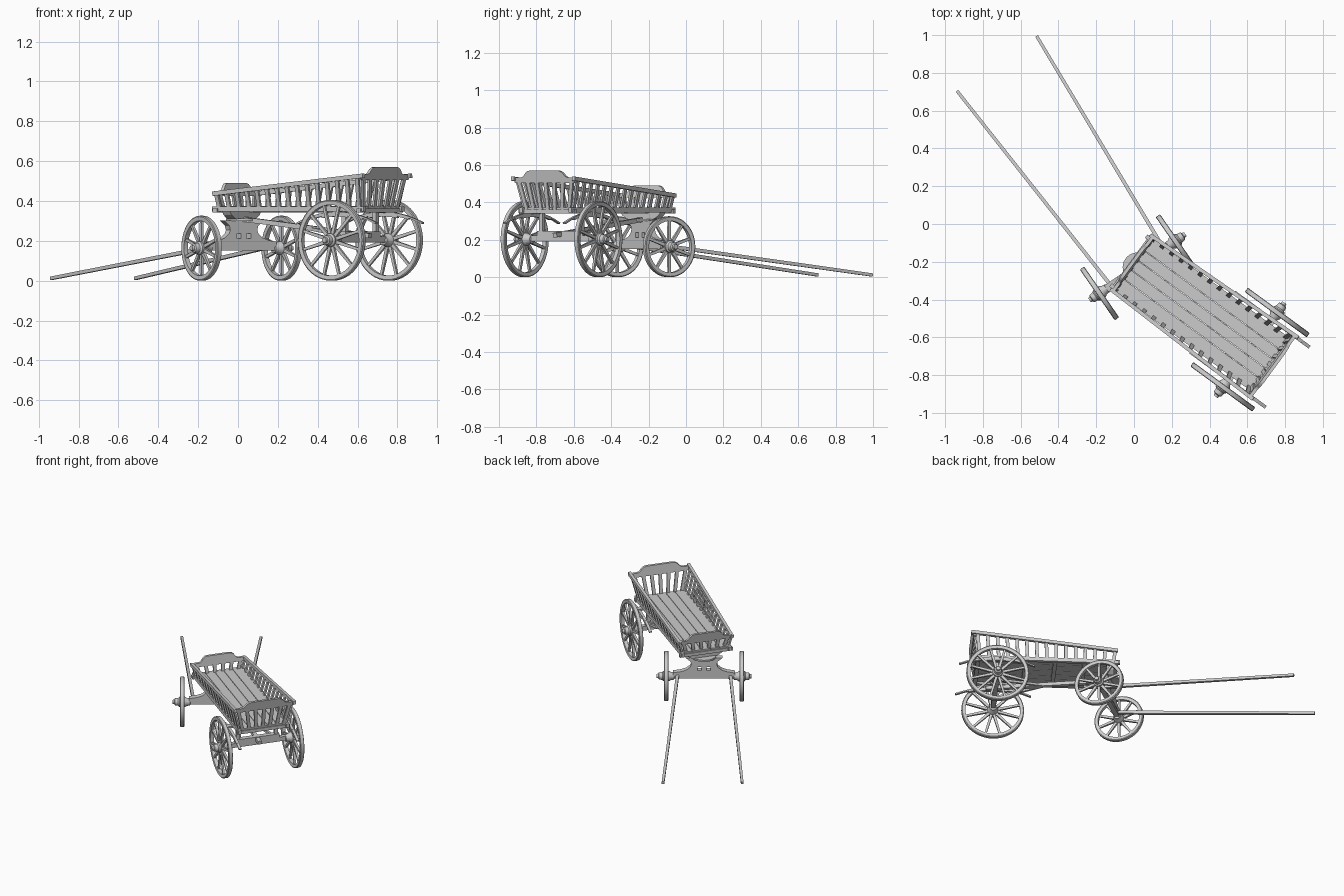
import bpy, bmesh, math
from mathutils import Matrix, Vector

if "Cube" in bpy.data.objects:
    bpy.data.objects.remove(bpy.data.objects["Cube"])

# Frames: local x = forward, y = left, origin under the steering pivot
PIVOT = Matrix.Translation((0.018, -0.229, 0))
BED = PIVOT @ Matrix.Rotation(math.radians(143.8), 4, 'Z')
STEER = PIVOT @ Matrix.Rotation(math.radians(124.6), 4, 'Z')


def finish(name, bm, frame, smooth=False):
    bmesh.ops.recalc_face_normals(bm, faces=bm.faces)
    me = bpy.data.meshes.new(name)
    bm.to_mesh(me)
    bm.free()
    ob = bpy.data.objects.new(name, me)
    ob.matrix_world = frame
    bpy.context.collection.objects.link(ob)
    if smooth:
        bpy.ops.object.select_all(action='DESELECT')
        ob.select_set(True)
        bpy.context.view_layer.objects.active = ob
        bpy.ops.object.shade_smooth_by_angle(angle=math.radians(35))
    return ob


def beam(bm, p, q, w, h, up=(0, 0, 1), taper=1.0):
    """Rectangular bar from p to q."""
    p, q = Vector(p), Vector(q)
    d = (q - p).normalized()
    s = d.cross(Vector(up)).normalized()
    u = s.cross(d)
    ends = []
    for c, k in ((p, 1.0), (q, taper)):
        ends.append([bm.verts.new(c + s * a * w * k / 2 + u * b * h * k / 2)
                     for a, b in ((-1, -1), (1, -1), (1, 1), (-1, 1))])
    bm.faces.new(ends[0][::-1])
    bm.faces.new(ends[1])
    for i in range(4):
        j = (i + 1) % 4
        bm.faces.new((ends[0][i], ends[0][j], ends[1][j], ends[1][i]))


def lathe(bm, profile, n, c, closed=False):
    """Spin (radius, offset) points around the y axis through c."""
    rings = [[bm.verts.new((c[0] + r * math.cos(2 * math.pi * i / n), c[1] + y,
                            c[2] + r * math.sin(2 * math.pi * i / n)))
              for i in range(n)] for r, y in profile]
    pairs = list(zip(rings, rings[1:])) + ([(rings[-1], rings[0])] if closed else [])
    for a, b in pairs:
        for i in range(n):
            j = (i + 1) % n
            bm.faces.new((a[i], a[j], b[j], b[i]))
    if not closed:
        bm.faces.new(rings[0])
        bm.faces.new(rings[-1])


def board(bm, half, x, thick, lean=0.0, z0=0.0):
    """Mirror a (y, z) half outline into an upright board across the cart."""
    pts = half + [(-y, z) for y, z in reversed(half)]
    a, b = [[bm.verts.new((x + t + lean * (z - z0), y, z)) for y, z in pts]
            for t in (-thick / 2, thick / 2)]
    bm.faces.new(a[::-1])
    bm.faces.new(b)
    for i in range(len(pts)):
        j = (i + 1) % len(pts)
        bm.faces.new((a[i], a[j], b[j], b[i]))


def wheel(name, frame, x, side, R, spokes):
    bm = bmesh.new()
    c = Vector((x, side * 0.244, R))
    lathe(bm, [(R, -.011), (R, .011), (R - .005, .014), (R - .025, .012),
               (R - .025, -.012), (R - .005, -.014)], 48, c, True)
    hub = [(.012, -.055), (.024, -.05), (.026, -.03), (.034, -.018), (.034, .018),
           (.026, .026), (.023, .048), (.015, .052), (.013, .064)]
    lathe(bm, [(r, side * y) for r, y in hub], 20, c)
    for i in range(spokes):
        a = 2 * math.pi * (i + .5) / spokes
        d = Vector((math.cos(a), 0, math.sin(a)))
        beam(bm, c + d * .028, c + d * (R - .02), .018, .016, (0, 1, 0), .75)
    finish(name, bm, frame, True)


REAR = -0.739
for side, lab in ((1, "left"), (-1, "right")):
    wheel("rear_wheel_" + lab, BED, REAR, side, .203, 12)
    wheel("front_wheel_" + lab, STEER, 0, side, .163, 10)

# Plank floor
bm = bmesh.new()
for i in range(5):
    y = (i - 2) * .062
    beam(bm, (.04, y, .367), (-.865, y, .367), .059, .014)
finish("floor_planks", bm, BED)

# Floor frame: long sills and cross bearers
bm = bmesh.new()
for s in (1, -1):
    beam(bm, (.06, s * .16, .36), (-.885, s * .163, .36), .022, .026)
for x in (.035, -.17, -.36, -.55, REAR, -.86):
    w = .18 if x in (.035, -.86) else .15
    beam(bm, (x, -w, .352), (x, w, .352), .026, .022)
finish("floor_frame", bm, BED)


def rail(x, s):
    """Point on the sloping top rail."""
    t = (.04 - x) / .947
    return Vector((x, s * (.178 + .024 * t), .437 + .09 * t))


# Top rails and side slats
bm = bmesh.new()
for s in (1, -1):
    beam(bm, rail(.045, s), rail(-.907, s), .02, .022)
finish("top_rails", bm, BED)
bm = bmesh.new()
N = 15
for s in (1, -1):
    for i in range(N):
        x = .02 - .87 * i / (N - 1)
        beam(bm, (x, s * .16, .365), rail(x * 1.025 + .006, s), .012, .022, (1, 0, 0))
finish("side_slats", bm, BED)

# End slats and shaped end boards
bm = bmesh.new()
for i in range(7):
    k = (i - 3) / 3
    beam(bm, (-.86, k * .14, .36), (-.884, k * .175, .515), .022, .012, (1, 0, 0))
for i in range(6):
    k = (i - 2.5) / 2.5
    beam(bm, (.018, k * .13, .36), (.028, k * .15, .435), .022, .012, (1, 0, 0))
finish("end_slats", bm, BED)
bm = bmesh.new()
board(bm, [(.198, .505), (.203, .532), (.15, .534), (.138, .54), (.122, .558),
           (.108, .567), (.09, .571)], -.885, .018, -.15, .52)
finish("rear_end_board", bm, BED)
bm = bmesh.new()
board(bm, [(.176, .425), (.18, .449), (.13, .451), (.12, .456), (.106, .476),
           (.094, .486), (.078, .49)], .028, .018, .15, .44)
finish("front_end_board", bm, BED)

# Rear axle, its bolster and posts up to the floor
bm = bmesh.new()
beam(bm, (REAR, -.225, .207), (REAR, .225, .207), .03, .03)
beam(bm, (REAR, -.15, .232), (REAR, .15, .232), .034, .03)
for s in (1, -1):
    beam(bm, (REAR, s * .13, .24), (REAR, s * .13, .35), .024, .024, (1, 0, 0))
finish("rear_axle", bm, BED)

# Bowed leaf springs beside the rear of the bed
bm = bmesh.new()
for s in (1, -1):
    for half, z in ((.245, .342), (.16, .334), (.09, .326)):
        pts = [Vector((REAR + half * t / 5, s * .197, z - .054 * (half * t / 5 / .245) ** 2))
               for t in range(-5, 6)]
        for a, b in zip(pts, pts[1:]):
            beam(bm, a, b, .018, .009)
    beam(bm, (REAR, s * .13, .345), (REAR, s * .208, .345), .04, .012)
finish("leaf_springs", bm, BED)

# Reach pole and braces between front and rear
bm = bmesh.new()
beam(bm, (0, 0, .31), (-.80, 0, .225), .026, .024)
for s in (1, -1):
    beam(bm, (-.42, 0, .262), (REAR, s * .12, .225), .016, .016)
finish("reach_pole", bm, BED)

# Upper bolster and round turntable
bm = bmesh.new()
board(bm, [(.06, .305), (.09, .312), (.12, .33), (.135, .352)], 0, .05)
finish("upper_bolster", bm, BED)
bm = bmesh.new()
bmesh.ops.create_cone(bm, cap_ends=True, segments=32, radius1=.078, radius2=.078,
                      depth=.012, matrix=Matrix.Translation((0, 0, .306)))
finish("turntable", bm, STEER, True)

# Carved front bolster with two small square openings
bm = bmesh.new()
board(bm, [(.2, .17), (.2, .195), (.15, .203), (.115, .215), (.09, .235), (.082, .255),
           (.088, .275), (.105, .29), (.12, .302)], 0, .04)
bolster = finish("front_bolster", bm, STEER)
bm = bmesh.new()
for s in (1, -1):
    beam(bm, (-.1, s * .03, .225), (.1, s * .03, .225), .026, .026)
cutter = finish("bolster_cutter", bm, STEER)
cutter.hide_render = True
cutter.hide_set(True)
cut = bolster.modifiers.new("openings", 'BOOLEAN')
cut.operation = 'DIFFERENCE'
cut.object = cutter
bm = bmesh.new()
beam(bm, (0, -.225, .165), (0, .225, .165), .032, .026)
finish("front_axle", bm, STEER)

# Long draw shafts resting on the ground
bm = bmesh.new()
for s in (1, -1):
    beam(bm, (-.01, s * .17, .172), (1.31, s * .256, .012), .02, .02, taper=.85)
finish("draw_shafts", bm, STEER)
